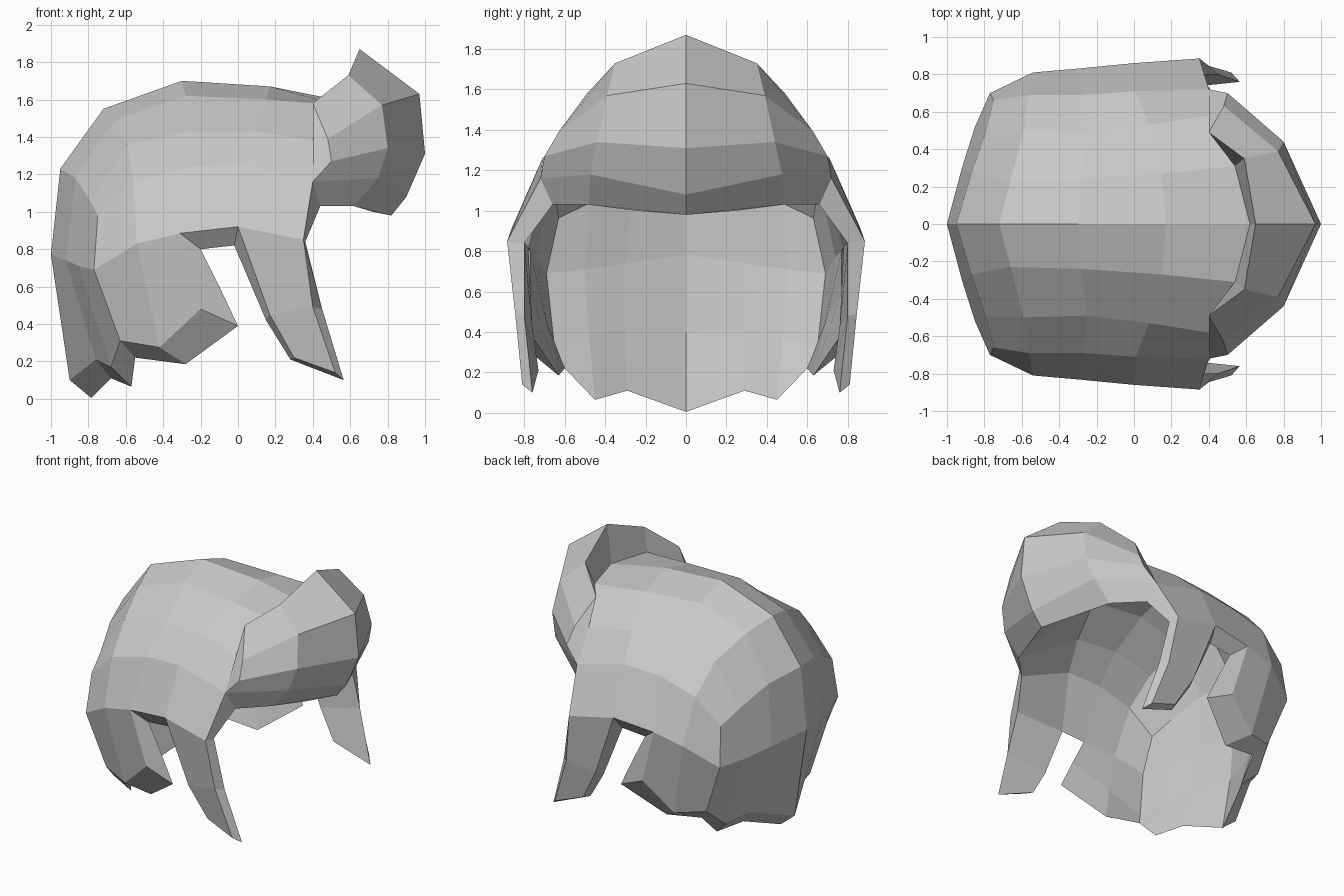
import bpy
import bmesh

cube = bpy.data.objects.get("Cube")
if cube:
    bpy.data.objects.remove(cube, do_unlink=True)

# One plain grey for all the hair
grey = bpy.data.materials.new("hair_grey")
grey.use_nodes = True
colour = (0.58, 0.58, 0.58, 1)
grey.diffuse_color = colour
bsdf = next(n for n in grey.node_tree.nodes if n.type == 'BSDF_PRINCIPLED')
bsdf.inputs["Base Color"].default_value = colour
bsdf.inputs["Roughness"].default_value = 0.8


def loft(columns):
    """Faces between neighbouring columns of points."""
    faces = []
    for a, b in zip(columns, columns[1:]):
        for i in range(len(a) - 1):
            faces.append([a[i], a[i + 1], b[i + 1], b[i]])
    return faces


def make_part(name, faces):
    """Build one half from faces of points, then mirror it across the middle."""
    bm = bmesh.new()
    verts = {}
    for face in faces:
        corners = []
        for p in face:
            if p not in verts:
                verts[p] = bm.verts.new(p)
            if verts[p] not in corners:
                corners.append(verts[p])
        if len(corners) > 2 and not bm.faces.get(corners):
            bm.faces.new(corners)
    bmesh.ops.recalc_face_normals(bm, faces=bm.faces)
    mesh = bpy.data.meshes.new(name)
    bm.to_mesh(mesh)
    bm.free()
    mesh.materials.append(grey)
    obj = bpy.data.objects.new(name, mesh)
    bpy.context.collection.objects.link(obj)
    mirror = obj.modifiers.new("Mirror", 'MIRROR')
    mirror.use_axis = (False, True, False)
    mirror.merge_threshold = 0.001
    return obj


def inset(p):
    """Point on the inner wall of the cap behind an outer point."""
    return (p[0] * 0.92, p[1] * 0.955, 0.7 + (p[2] - 0.7) * 0.94)


# Points shared between neighbouring parts
temple = (-0.77, 0.70, 0.69)
ear_back, ear_front = (-0.31, 0.83, 0.885), (0, 0.86, 0.92)
ear_back_in, ear_front_in = (-0.20, 0.77, 0.80), (-0.02, 0.78, 0.82)
burn_top, burn_top_in = (0.35, 0.885, 0.85), (0.36, 0.80, 0.84)
brow, brow_in = (0.40, 0.72, 1.16), (0.44, 0.66, 1.03)
hairline = [(0.62, 0, 1.58), (0.54, 0.31, 1.57), (0.40, 0.58, 1.38)]
fringe_under = [(0.82, 0, 0.98), (0.62, 0.48, 1.03), brow_in]
side_top = (-0.54, 0.81, 0.83)
nape_top = [(-1, 0, 0.77), (-0.92, 0.30, 0.74), (-0.85, 0.52, 0.71), temple]
nape_in = [(-0.88, 0, 0.78), (-0.80, 0.30, 0.74), (-0.73, 0.50, 0.71),
           (-0.66, 0.69, 0.69)]
side_in = (-0.45, 0.74, 0.77)

# Crown: columns run from the middle ridge down to the side, back to front
outer = [
    nape_top + [temple],
    [(-0.95, 0, 1.23), (-0.87, 0.27, 1.18), (-0.79, 0.5, 1.06),
     (-0.75, 0.66, 0.98), temple],
    [(-0.72, 0, 1.55), (-0.66, 0.23, 1.49), (-0.59, 0.5, 1.36),
     (-0.56, 0.69, 1.16), side_top],
    [(-0.30, 0, 1.70), (-0.28, 0.24, 1.62), (-0.25, 0.49, 1.43),
     (-0.27, 0.69, 1.24), ear_back],
    [(0.17, 0, 1.67), (0.15, 0.27, 1.60), (0.08, 0.53, 1.43),
     (0.01, 0.71, 1.26), ear_front],
    hairline + [brow, burn_top],
]
rim_in = [nape_in[-1], side_in, ear_back_in, ear_front_in]
inner = [nape_in + [nape_in[-1]]]
for column, low in zip(outer[1:-1], rim_in):
    inner.append([inset(p) for p in column[:-1]] + [low])
inner.append([fringe_under[0], (0.72, 0.25, 1.0)] + fringe_under[1:] + [burn_top_in])
rims = [[ear_back, ear_front, ear_front_in, ear_back_in],
        [brow, burn_top, burn_top_in, brow_in]]
make_part("crown", loft(outer) + loft(inner) + rims)

# Back drape: outer wall, jagged hem and folded inner wall
hem_out = [(-0.90, 0, 0.10), (-0.76, 0.32, 0.21), (-0.68, 0.5, 0.17),
           (-0.63, 0.66, 0.31), (-0.42, 0.74, 0.275), (-0.20, 0.80, 0.48)]
hem_in = [(-0.785, 0, 0.005), (-0.68, 0.29, 0.11), (-0.57, 0.45, 0.065),
          (-0.55, 0.6, 0.22), (-0.28, 0.63, 0.185), (0, 0.77, 0.39)]
fold_in = [(-0.85, 0, 0.40), (-0.76, 0.30, 0.42), (-0.66, 0.48, 0.38),
           (-0.60, 0.65, 0.32), (-0.36, 0.69, 0.45), (-0.10, 0.77, 0.60)]
drape = list(zip(nape_top + [side_top, ear_back], hem_out, hem_in, fold_in,
                 nape_in + [side_in, ear_back_in]))
make_part("back_drape", loft(drape) + [drape[-1]])

# Sideburns: four-sided sections tapering to a forward point
sections = [
    (ear_front, burn_top, burn_top_in, ear_front_in),
    ((0.17, 0.83, 0.45), (0.40, 0.845, 0.49), (0.45, 0.80, 0.48), (0.15, 0.76, 0.42)),
    ((0.30, 0.79, 0.22), (0.52, 0.81, 0.14), (0.565, 0.76, 0.10), (0.28, 0.73, 0.21)),
]
make_part("sideburns", loft([s + s[:1] for s in sections]) + [sections[-1]])

# Quiff: columns run from the hairline over the roll to its underside
quiff = [
    [hairline[0], (0.65, 0, 1.87), (0.97, 0, 1.63), (1, 0, 1.31),
     (0.90, 0, 1.08), fringe_under[0]],
    [hairline[1], (0.59, 0.35, 1.73), (0.77, 0.39, 1.57), (0.80, 0.44, 1.34),
     (0.75, 0.475, 1.18), fringe_under[1]],
    [hairline[2], (0.40, 0.49, 1.58), (0.48, 0.63, 1.39), (0.50, 0.70, 1.27),
     brow, brow_in],
]
make_part("quiff", loft(quiff) + [quiff[-1][:-1]])
